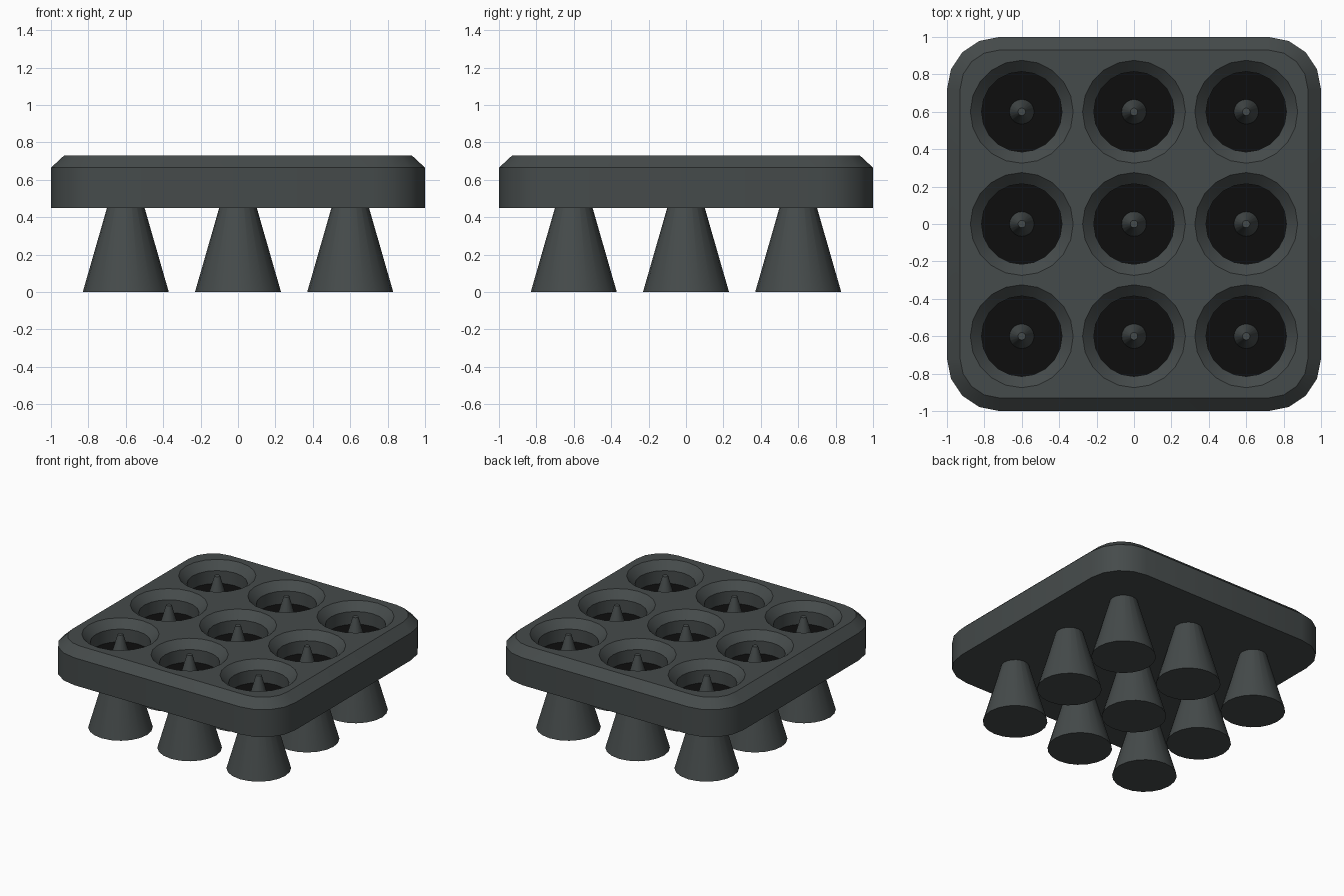
import bpy, bmesh
from math import cos, sin, pi, radians

if "Cube" in bpy.data.objects:
    bpy.data.objects.remove(bpy.data.objects["Cube"])

SPOTS = [(x, y) for x in (-0.6, 0, 0.6) for y in (-0.6, 0, 0.6)]
SIDES = 20
FLOOR = 0.57


def material(name, rgb):
    m = bpy.data.materials.new(name)
    m.diffuse_color = (*rgb, 1)
    m.use_nodes = True
    m.node_tree.nodes["Principled BSDF"].inputs["Base Color"].default_value = m.diffuse_color
    return m


grey = material("dark_grey", (0.06, 0.07, 0.07))
black = material("black", (0.004, 0.004, 0.004))


def circle(r, z, cx=0, cy=0):
    return [(cx + r * cos(2 * pi * i / SIDES), cy + r * sin(2 * pi * i / SIDES), z)
            for i in range(SIDES)]


def rounded_square(r, z, c=0.72, steps=4):
    pts = []
    for q, (sx, sy) in enumerate([(1, 1), (-1, 1), (-1, -1), (1, -1)]):
        for i in range(steps + 1):
            a = pi / 2 * (q + i / steps)
            pts.append((sx * c + r * cos(a), sy * c + r * sin(a), z))
    return pts


def loft(bm, rings):
    """Closed solid through a stack of equal rings."""
    rows = [[bm.verts.new(p) for p in ring] for ring in rings]
    n = len(rows[0])
    for a, b in zip(rows, rows[1:]):
        for i in range(n):
            j = (i + 1) % n
            bm.faces.new((a[i], a[j], b[j], b[i]))
    bm.faces.new(rows[0][::-1])
    bm.faces.new(rows[-1])


def make(name, stacks):
    bm = bmesh.new()
    for rings in stacks:
        loft(bm, rings)
    me = bpy.data.meshes.new(name)
    bm.to_mesh(me)
    bm.free()
    ob = bpy.data.objects.new(name, me)
    bpy.context.collection.objects.link(ob)
    me.materials.append(grey)
    return ob


def smooth(ob):
    bpy.ops.object.select_all(action='DESELECT')
    ob.select_set(True)
    bpy.context.view_layer.objects.active = ob
    bpy.ops.object.shade_smooth_by_angle(angle=radians(30))


# Slab with rounded corners and chamfered top
slab = make("slab", [[rounded_square(0.28, 0.45), rounded_square(0.28, 0.665),
                      rounded_square(0.21, 0.73)]])

# Countersunk round pockets
profile = [(0.215, FLOOR), (0.215, 0.67), (0.275, 0.73), (0.285, 0.74)]
cutter = make("pocket_cutter", [[circle(r, z, x, y) for r, z in profile] for x, y in SPOTS])
cutter.hide_render = True
mod = slab.modifiers.new("pockets", 'BOOLEAN')
mod.operation = 'DIFFERENCE'
mod.solver = 'EXACT'
mod.object = cutter
bpy.context.view_layer.objects.active = slab
bpy.ops.object.modifier_apply(modifier=mod.name)
bpy.data.objects.remove(cutter)

# Black pocket floors
slab.data.materials.clear()
slab.data.materials.append(grey)
slab.data.materials.append(black)
for p in slab.data.polygons:
    p.material_index = int(p.normal.z > 0.9 and abs(p.center.z - FLOOR) < 0.01)
smooth(slab)

# Cone feet, whose tips rise through the pockets
for n, (x, y) in enumerate(SPOTS):
    smooth(make(f"cone_foot_{n + 1}", [[circle(0.23, 0, x, y), circle(0.02, 0.73, x, y)]]))
